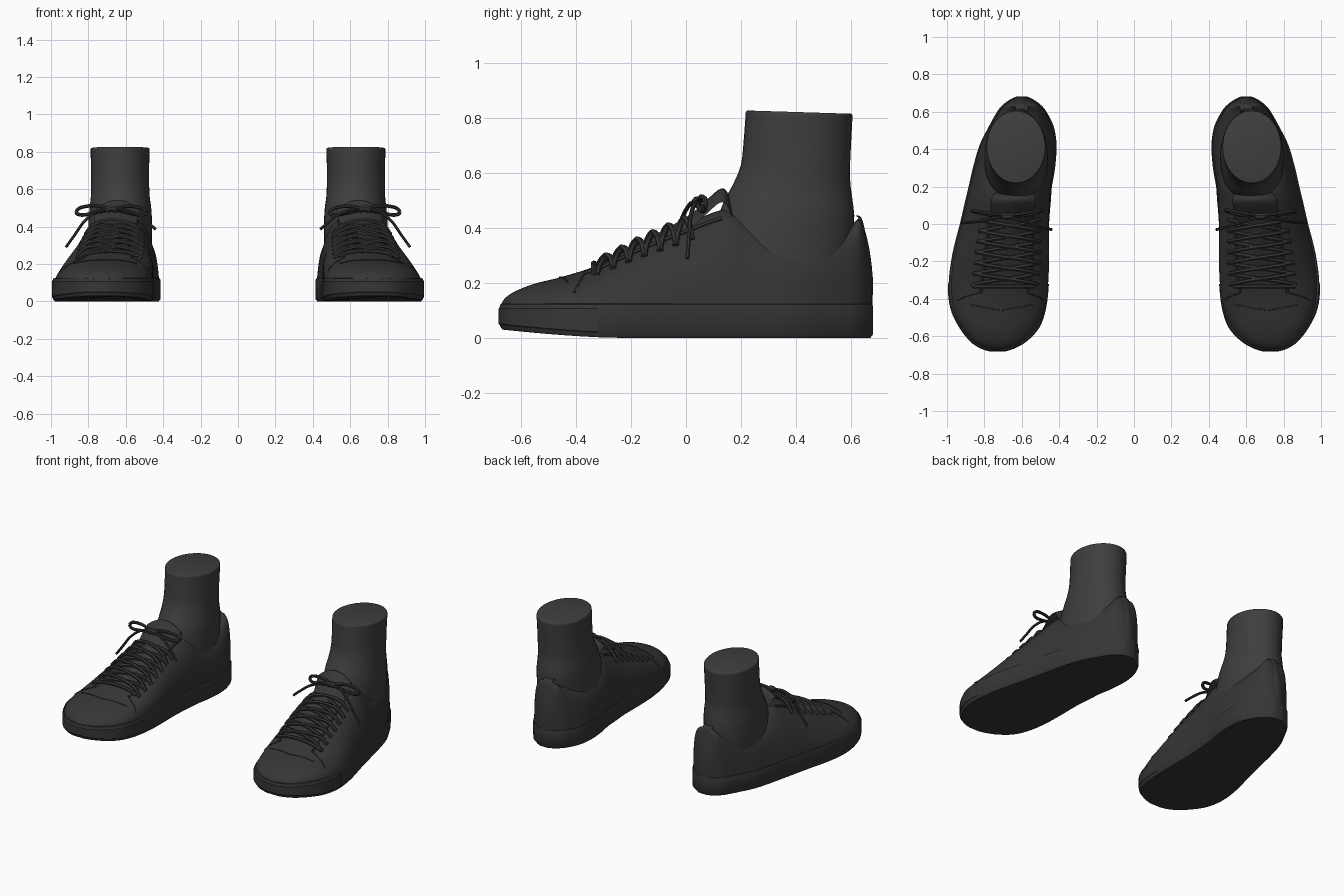
import bpy, bmesh, math
from mathutils import Vector

if "Cube" in bpy.data.objects:
    bpy.data.objects.remove(bpy.data.objects["Cube"])


def material(name, v):
    m = bpy.data.materials.new(name)
    m.diffuse_color = (v, v, v, 1)
    m.use_nodes = True
    m.node_tree.nodes["Principled BSDF"].inputs["Base Color"].default_value = m.diffuse_color
    return m


SHOE = material("charcoal_leather", 0.037)
SOCK = material("dark_grey_sock", 0.048)


def smooth_path(pts, k=4):
    """Catmull-Rom resampling of tuples of any length."""
    out, n = [], len(pts)
    for i in range(n - 1):
        a, b, c, d = (pts[max(0, min(n - 1, i + j))] for j in (-1, 0, 1, 2))
        for s in range(k):
            t = s / k
            out.append(tuple(0.5 * (2 * q + (r - p) * t + (2 * p - 5 * q + 4 * r - w) * t * t
                                    + (3 * q - p - 3 * r + w) * t ** 3)
                             for p, q, r, w in zip(a, b, c, d)))
    out.append(tuple(pts[-1]))
    return out


def loft(name, rows, mat, closed=False, caps=True, angle=40):
    """Skin a list of equal-length rows and mirror it to make the pair."""
    bm = bmesh.new()
    vs = [[bm.verts.new(p) for p in r] for r in rows]
    n = len(rows[0])
    for a, b in zip(vs, vs[1:]):
        for i in range(n if closed else n - 1):
            j = (i + 1) % n
            bm.faces.new((a[i], a[j], b[j], b[i]))
    if caps:
        bm.faces.new(vs[0])
        bm.faces.new(vs[-1][::-1])
    bmesh.ops.recalc_face_normals(bm, faces=bm.faces)
    me = bpy.data.meshes.new(name)
    bm.to_mesh(me)
    bm.free()
    me.shade_smooth()
    me.set_sharp_from_angle(angle=math.radians(angle))
    me.materials.append(mat)
    ob = bpy.data.objects.new(name, me)
    bpy.context.collection.objects.link(ob)
    mod = ob.modifiers.new("pair", 'MIRROR')
    mod.use_mirror_merge = False
    return ob


def tube(name, pts, r, k=5, sides=8):
    """Round cord swept along a smoothed path."""
    path = [Vector(p) for p in smooth_path(pts, k)]
    rows = []
    for i, p in enumerate(path):
        d = (path[min(i + 1, len(path) - 1)] - path[max(i - 1, 0)]).normalized()
        u = d.cross(Vector((0.05, 0.3, 1))).normalized()
        w = d.cross(u)
        rows.append([p + r * (u * math.cos(t) + w * math.sin(t))
                     for t in (2 * math.pi * s / sides for s in range(sides))])
    return loft(name, rows, SHOE, closed=True)


# Stations along the shoe: y, inner x, outer x, top z, ridge x, squareness, taper
STATIONS = smooth_path([
    (-.672, .69, .77, .125, .73, 2.2, 0),
    (-.655, .64, .82, .147, .73, 2.2, 0),
    (-.62, .58, .87, .170, .73, 2.2, 0),
    (-.55, .515, .925, .197, .725, 2.2, 0),
    (-.45, .48, .972, .222, .71, 2.2, 0),
    (-.32, .465, .985, .265, .68, 2.2, 0),
    (-.16, .46, .965, .345, .665, 2.2, 0),
    (0, .46, .925, .415, .655, 2.2, 0),
    (.13, .45, .895, .465, .645, 2.4, .05),
    (.2, .445, .878, .455, .635, 2.8, .1),
    (.3, .428, .855, .39, .63, 3.3, .13),
    (.42, .42, .82, .36, .62, 4, .13),
    (.52, .435, .77, .375, .61, 4, .1),
    (.6, .475, .725, .41, .60, 4, .05),
    (.635, .505, .695, .43, .60, 4, 0),
    (.66, .54, .66, .33, .60, 4, 0),
    (.675, .57, .63, .22, .60, 4, 0)])
BASE = .1


def section(st, deg, off=0):
    y, xi, xo, top, ridge, n, taper = st
    c, s = math.cos(math.radians(deg)), max(0, math.sin(math.radians(deg)))
    u, v = math.copysign(abs(c) ** (2 / n), c), s ** (2 / n)
    mid = (xi + xo) / 2
    return (mid + (xo - xi) / 2 * u * (1 - taper * v) + (ridge - mid) * v + off * c * .6,
            y, BASE + (top - BASE) * v + off * s)


def on_upper(y, deg, off=0):
    for a, b in zip(STATIONS, STATIONS[1:]):
        if a[0] <= y <= b[0]:
            t = (y - a[0]) / (b[0] - a[0])
            return section([p + (q - p) * t for p, q in zip(a, b)], deg, off)


# Leather upper
loft("upper", [[section(st, 180 * i / 32) for i in range(33)] for st in STATIONS], SHOE, angle=50)

# Rubber sole
outline = [Vector((s[1], s[0])) for s in STATIONS] + [Vector((s[2], s[0])) for s in reversed(STATIONS)]


def offset_outline(d):
    out, n = [], len(outline)
    for i, p in enumerate(outline):
        t = (outline[(i + 1) % n] - outline[i - 1]).normalized()
        out.append(p + d * Vector((-t.y, t.x)))
    return out


def toe_spring(y):
    return .03 * max(0, (-y - .25) / .42) ** 1.5


def sole_ring(d, z, spring):
    return [(p.x, p.y, z + spring * toe_spring(p.y)) for p in offset_outline(d)]


loft("sole", [sole_ring(-.004, 0, 1), sole_ring(.005, .012, 1), sole_ring(.006, .112, 0),
              sole_ring(.003, .122, 0), sole_ring(-.008, .125, 0)], SHOE, closed=True)

# Toe bumper strip around the front of the sole
front = [i for i, p in enumerate(outline) if p.y < -.3]
half = len(outline) // 2
order = [i for i in reversed(front) if i < half] + [i for i in reversed(front) if i >= half]
loft("toe_bumper", [[sole_ring(d, z, s)[i] for i in order]
                    for d, z, s in ((.004, .014, 1), (.010, .02, 1), (.010, .106, 0), (.004, .113, 0))],
     SHOE, caps=False)

# Ankle in a sock: z, front y, back y, inner x, outer x
rows = []
for z, yf, yb, xi, xo in smooth_path([
        (.25, .06, .60, .46, .80), (.42, .11, .612, .46, .80), (.5, .14, .606, .464, .793),
        (.56, .172, .598, .472, .787), (.63, .2, .597, .475, .786), (.72, .21, .601, .475, .786),
        (.8, .216, .605, .473, .788), (.822, .218, .605, .474, .787), (.827, .225, .6, .48, .78)], 3):
    ring = []
    for i in range(40):
        t = 2 * math.pi * i / 40
        y = (yf + yb) / 2 + (yb - yf) / 2 * math.sin(t)
        tilt = -.03 * (y - .22) * max(0, (z - .6) / .22)
        ring.append(((xi + xo) / 2 + (xo - xi) / 2 * math.cos(t), y, z + tilt))
    rows.append(ring)
loft("ankle_sock", rows, SOCK, closed=True)

# Tongue: centre x, y, z, half width
rows = []
for x, y, z, w in smooth_path([(.675, -.3, .272, .09), (.665, -.1, .382, .10), (.66, .02, .452, .11),
                               (.65, .09, .515, .12), (.645, .125, .542, .118), (.643, .15, .53, .112),
                               (.64, .18, .45, .10)], 4):
    rows.append([(x + w * u, y, z - .05 * u * u) for u in (i / 6 - 1 for i in range(13))])
loft("tongue", rows, SHOE, caps=False, angle=60)

# Heel tab running down the back
rows = []
for y, z in smooth_path([(.6, .425), (.615, .444), (.638, .438), (.652, .39), (.668, .32),
                         (.68, .22), (.679, .12)], 3):
    rows.append([(.6 + .03 * u, y - .008 * abs(u) ** 3, z) for u in (-1.15, -1, -.4, .4, 1, 1.15)])
loft("heel_tab", rows, SHOE, caps=False)

# Seams: toe cap, vamp sides and eyelet facings
tube("toe_cap_seam", [on_upper(-.46 + .03 * abs(a - 90) / 40, a, .001) for a in range(50, 131, 8)], .003, 2, 5)
for side, f in (("outer", lambda a: a), ("inner", lambda a: 180 - a)):
    tube(side + "_vamp_seam", [on_upper(-.37 - .001 * (62 - a), f(a), .001) for a in range(62, 20, -6)], .004, 2, 5)
    tube(side + "_facing_edge", [on_upper(-.37 + .05 * i, f(63), .003) for i in range(11)], .008, 2, 6)

# Criss-cross laces
for k in range(6):
    y0 = -.325 + k * .057
    for side, f in (("outer", lambda a: a), ("inner", lambda a: 180 - a)):
        lift = .012 if side == "outer" else .022
        pts = [on_upper(y0 + .062 * i / 6, f(50 + 80 * i / 6), lift if 0 < i < 6 else .002) for i in range(7)]
        tube(f"{side}_lace_{k + 1}", pts, .011, 3, 6)
tube("bottom_lace", [on_upper(-.335, a, .012) for a in range(52, 130, 12)], .011, 3, 6)

# Bow: knot, two loops and two hanging ends
K = (.675, .045, .492)
tube("bow_knot", [(.65, .045, .488), (.665, .04, .496), (.685, .04, .496), (.70, .045, .488)], .018)
tube("outer_bow_loop", [K, (.76, .055, .512), (.84, .07, .502), (.865, .07, .475), (.83, .06, .462),
                        (.75, .045, .478), K], .01)
tube("inner_bow_loop", [K, (.60, .055, .51), (.52, .07, .5), (.49, .075, .475), (.52, .06, .462),
                        (.60, .045, .478), K], .01)
tube("outer_lace_end", [K, (.75, .03, .485), (.82, .015, .43), (.87, .01, .36), (.92, .005, .29)], .008)
tube("inner_lace_end", [K, (.61, .02, .49), (.54, 0, .465), (.48, -.02, .42), (.44, -.03, .385)], .008)
